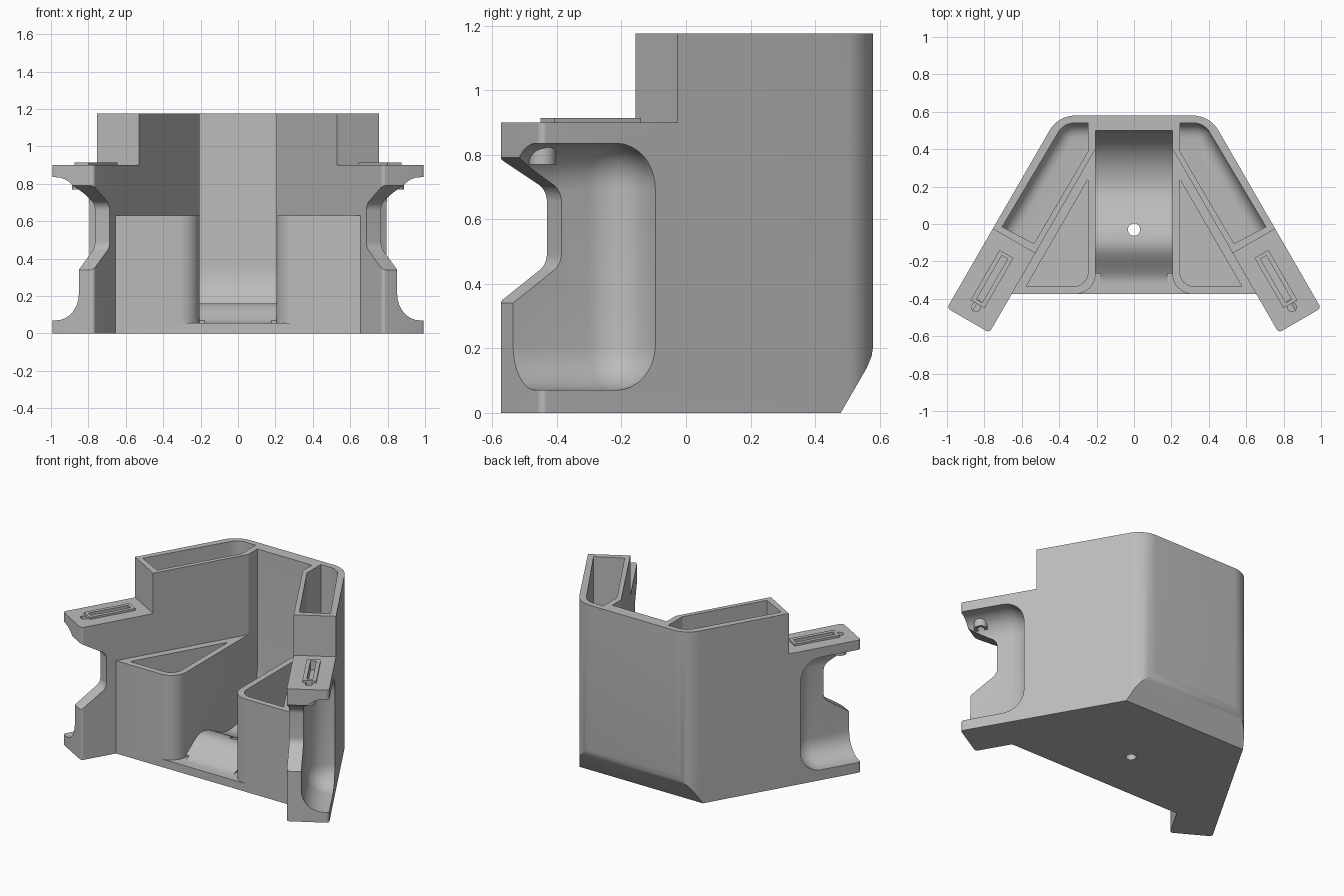
import bpy, bmesh, math
from mathutils import Vector

cube = bpy.data.objects.get("Cube")
if cube:
    bpy.data.objects.remove(cube, do_unlink=True)

grey = bpy.data.materials.new("plain grey")
grey.use_nodes = True
COLOUR = (0.5, 0.5, 0.5, 1)
grey.diffuse_color = COLOUR
grey.node_tree.nodes["Principled BSDF"].inputs["Base Color"].default_value = COLOUR

TOP, ARM_TOP, BLOCK_TOP = 1.175, 0.9, 0.63
ARM_WIDTH, ARM_LEN, HALF = 0.262, 0.49, 0.205


def arm(s):
    """Map (along arm, inward, up) to world for side s."""
    return lambda u, v, z: (s * (1 - 0.5 * u - 0.866 * v), -0.45 + 0.866 * u - 0.5 * v, z)


def side(s):
    return lambda x, y, z: (s * x, y, z)


def across(y, z, x):
    return (x, y, z)


def arm_profile(s):
    return lambda u, z, v: arm(s)(u, v, z)


def rounded(points, steps=8):
    """Round polygon corners given as (a, b, radius)."""
    out = []
    for i, (a, b, r) in enumerate(points):
        p = Vector((a, b))
        if not r:
            out.append((a, b))
            continue
        d0 = (Vector(points[i - 1][:2]) - p).normalized()
        d1 = (Vector(points[(i + 1) % len(points)][:2]) - p).normalized()
        half = d0.angle(d1) / 2
        start, end = p + d0 * r / math.tan(half), p + d1 * r / math.tan(half)
        c = p + (d0 + d1).normalized() * r / math.sin(half)
        for k in range(steps + 1):
            q = start.lerp(end, k / steps) - c
            out.append(tuple(c + q.normalized() * r))
    return out


def prism(name, pts, c0, c1, fn, bevel=0, pick=None, segments=8):
    """Extrude a profile from c0 to c1, optionally bevelling chosen edges."""
    bm = bmesh.new()
    low = [bm.verts.new(fn(a, b, c0)) for a, b in pts]
    high = [bm.verts.new(fn(a, b, c1)) for a, b in pts]
    bm.faces.new(low)
    bm.faces.new(high)
    for i in range(len(pts)):
        bm.faces.new((low[i - 1], low[i], high[i], high[i - 1]))
    bmesh.ops.recalc_face_normals(bm, faces=bm.faces)
    if bevel:
        edges = [e for e in bm.edges if pick is None or pick(e)]
        bmesh.ops.bevel(bm, geom=edges, offset=bevel, segments=segments,
                        profile=0.5, affect='EDGES', clamp_overlap=True)
        bmesh.ops.recalc_face_normals(bm, faces=bm.faces)
    mesh = bpy.data.meshes.new(name)
    bm.to_mesh(mesh)
    bm.free()
    ob = bpy.data.objects.new(name, mesh)
    bpy.context.collection.objects.link(ob)
    mesh.materials.append(grey)
    return ob


def circle(a, b, r, n=24):
    return [(a + r * math.cos(math.tau * k / n), b + r * math.sin(math.tau * k / n)) for k in range(n)]


def rect(a0, a1, b0, b1):
    return [(a0, b0), (a1, b0), (a1, b1), (a0, b1)]


def cut(target, cutter):
    mod = target.modifiers.new("cut", 'BOOLEAN')
    mod.operation, mod.solver, mod.object = 'DIFFERENCE', 'EXACT', cutter
    bpy.context.view_layer.objects.active = target
    bpy.ops.object.modifier_apply(modifier=mod.name)
    bpy.data.objects.remove(cutter, do_unlink=True)


def smooth(ob):
    bpy.ops.object.select_all(action='DESELECT')
    ob.select_set(True)
    bpy.context.view_layer.objects.active = ob
    bpy.ops.object.shade_smooth_by_angle(angle=math.radians(30))


# Solid outline of the holder with both arms
tip_out, tip_in = arm(1)(0, 0, 0)[:2], arm(1)(0, ARM_WIDTH, 0)[:2]
slope = 0.5 / 0.866
front = -0.375
root_x = tip_in[0] - (front - tip_in[1]) * slope
peak_y = tip_in[1] + (tip_in[0] - HALF) / slope
back_x = 1 - (0.58 + 0.45) * slope
right = [(root_x, front, 0), (*tip_in, 0.02), (*tip_out, 0.02), (back_x, 0.58, 0.16)]
left = [(-x, y, r) for x, y, r in reversed(right)]
body = prism("holder_body", rounded(right + left), 0, TOP, side(1))

# Sloped lower back edge
cut(body, prism("back_slope", [(0.468, -0.02), (0.56, 0.139), (0.575, 0.175), (0.582, 0.22),
                               (0.7, 0.22), (0.7, -0.02)], -1, 1, across))

# Open space above the low front blocks
cut(body, prism("front_space", [(HALF, peak_y), (root_x, front), (0.6, -0.5), (-0.6, -0.5),
                                (-root_x, front), (-HALF, peak_y)], BLOCK_TOP, 1.4, side(1)))

# Central channel: raised hump, dip and a curved run up the back wall
floor = [(-0.7, 0.055)]
for k in range(13):
    t = k / 12
    floor.append((-0.32 + 0.22 * t, 0.055 + 0.0525 * (1 - math.cos(math.pi * t))))
for k in range(1, 13):
    t = k / 12
    floor.append((-0.1 + 0.3 * t, 0.06 + 0.05 * (1 + math.cos(math.pi * t))))
for k in range(1, 13):
    t = math.pi / 2 * k / 12
    floor.append((0.2 + 0.3 * math.sin(t), 0.36 - 0.3 * math.cos(t)))
cut(body, prism("channel", floor + [(0.5, 1.4), (-0.7, 1.4)], -HALF, HALF, across))
cut(body, prism("floor_hole", circle(0, -0.03, 0.033), -0.1, 0.5, side(1)))


def pocket_edge(e):
    """Lower pocket edges along the outer and back walls."""
    a, b = e.verts[0].co, e.verts[1].co
    if max(a.z, b.z) > 0.1:
        return False
    return all(abs(v.x) + (v.y + 0.45) * slope > 0.93 or v.y > 0.53 for v in (a, b))


notch = rounded([(-0.12, 0.86, 0), (0.173, 0.69, 0.06), (0.173, 0.46, 0.06), (-0.12, 0.257, 0)])
for s in (1, -1):
    # Arm tops step down from the towers
    cut(body, prism("arm_step", rect(-0.2, ARM_LEN, -0.1, 0.4), ARM_TOP, 1.4, arm(s)))
    # Rounded front corners of the channel
    a = HALF + 0.11
    corner = [(a + 0.11 * math.cos(t), front + 0.11 + 0.11 * math.sin(t))
              for t in [math.pi * (1 + k / 16) for k in range(9)]]
    cut(body, prism("channel_corner", [(0.18, front + 0.11)] + corner + [(a, -0.5), (0.18, -0.5)],
                    0.055, 0.8, side(s)))
    # Tall tower pocket
    tower = rounded([(0.245, 0.54, 0), (0.375, 0.54, 0.1), (0.705, -0.015, 0),
                     (0.535, -0.105, 0), (0.245, 0.39, 0)])
    cut(body, prism("tower_pocket", tower, 0.07, 1.4, side(s), 0.08, pocket_edge, 5))
    # Triangular front pocket
    tri = rounded([(0.245, 0.24, 0), (0.245, -0.335, 0.08), (0.577, -0.335, 0)])
    cut(body, prism("front_pocket", tri, 0.06, 0.9, side(s)))
    # Scooped recess on the outer face and notch in the arm end
    cut(body, prism("arm_recess", rect(-0.4, 0.41, -0.35, 0.172), 0.07, 0.835, arm(s), 0.14))
    cut(body, prism("arm_notch", notch, -0.1, 0.4, arm_profile(s)))
    # Slot and screw hole in the arm top
    cut(body, prism("arm_slot", rect(0.12, 0.39, 0.113, 0.149), 0.85, 1, arm(s)))
    cut(body, prism("screw_hole", circle(0.082, 0.132, 0.024), 0.8, 1, arm(s)))

    # Raised rim around the slot
    tag = "left" if s > 0 else "right"
    rim = prism(tag + "_slot_rim", rect(0.1, 0.41, 0.088, 0.174), ARM_TOP - 0.01, ARM_TOP + 0.014, arm(s))
    cut(rim, prism("rim_opening", rect(0.12, 0.39, 0.113, 0.149), 0.8, 1, arm(s)))

    # Screw boss under the arm top
    boss = prism(tag + "_screw_boss", circle(0.082, 0.132, 0.042), 0.77, 0.86, arm(s))
    cut(boss, prism("boss_hole", circle(0.082, 0.132, 0.024), 0.7, 1, arm(s)))
    smooth(boss)

smooth(body)
